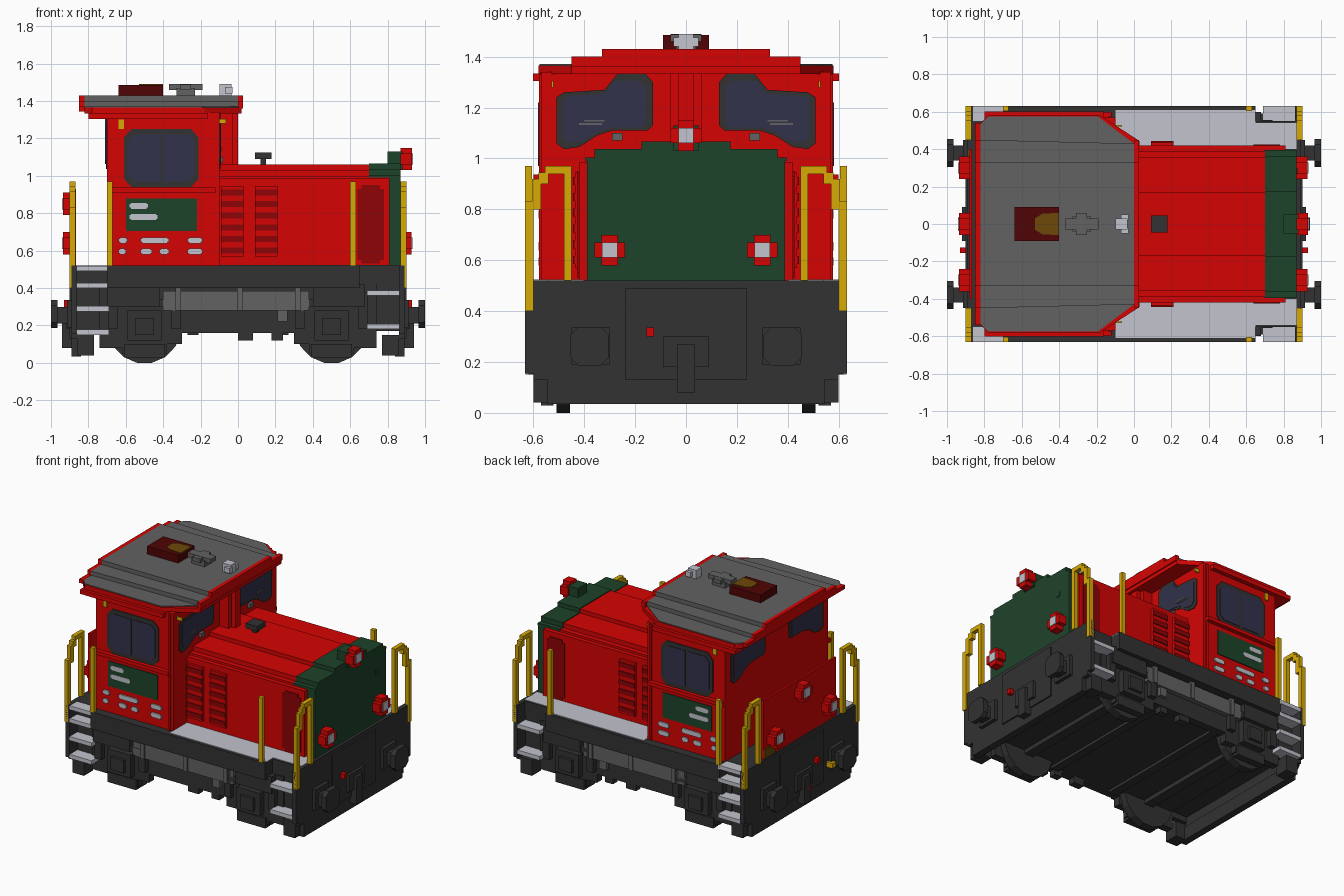
import bpy, math
from mathutils import Vector

cube = bpy.data.objects.get("Cube")
if cube:
    bpy.data.objects.remove(cube, do_unlink=True)


def material(name, r, g, b):
    m = bpy.data.materials.new(name)
    m.use_nodes = True
    m.diffuse_color = (r, g, b, 1)
    m.node_tree.nodes["Principled BSDF"].inputs["Base Color"].default_value = (r, g, b, 1)
    return m


RED = material("red", .67, .001, .001)
DARK_RED = material("dark_red", .27, .001, .0015)
MAROON = material("maroon", .08, .001, .001)
GREEN = material("green", .0125, .056, .0225)
DARK = material("dark_grey", .032, .032, .032)
GREY = material("mid_grey", .122, .122, .122)
SILVER = material("silver", .54, .55, .61)
NAVY = material("navy_glass", .032, .032, .072)
YELLOW = material("yellow", .68, .40, .0015)
BROWN = material("brown", .15, .065, .002)


def solid(name, loop, vec, mat):
    """Extrude a planar loop of 3D points along vec."""
    n = len(loop)
    a = [Vector(p) for p in loop]
    vec = Vector(vec)
    normal = Vector((0, 0, 0))
    for i in range(n):
        normal += a[i].cross(a[(i + 1) % n])
    if normal.dot(vec) < 0:
        a.reverse()
    faces = [tuple(reversed(range(n))), tuple(range(n, 2 * n))]
    faces += [(i, (i + 1) % n, (i + 1) % n + n, i + n) for i in range(n)]
    me = bpy.data.meshes.new(name)
    me.from_pydata(a + [p + vec for p in a], [], faces)
    me.materials.append(mat)
    ob = bpy.data.objects.new(name, me)
    bpy.context.collection.objects.link(ob)
    return ob


def box(name, x0, x1, y0, y1, z0, z1, mat):
    return solid(name, [(x0, y0, z0), (x1, y0, z0), (x1, y1, z0), (x0, y1, z0)], (0, 0, z1 - z0), mat)


def pair(name, x0, x1, y0, y1, z0, z1, mat):
    """Box on the +y side and its mirror on the -y side."""
    for s in (1, -1):
        box(name, x0, x1, min(s * y0, s * y1), max(s * y0, s * y1), z0, z1, mat)


def symmetric(half):
    return half + [(-y, z) for y, z in reversed(half)]


# Frame and walkways
box("frame_deck", -.86, .88, -.55, .55, .42, .52, DARK)
box("frame_core", -.70, .70, -.50, .50, .17, .45, DARK)
box("frame_core_ends", -.86, .86, -.50, .50, .21, .45, DARK)
pair("frame_sill", -.70, .65, .50, .63, .40, .52, DARK)
pair("walkway", -.10, .65, .42, .61, .515, .524, SILVER)
pair("walkway_end", .64, .87, .40, .54, .515, .524, SILVER)
pair("sill_panel_rear", -.70, -.42, .50, .60, .30, .42, DARK)
pair("sill_panel_front", .40, .68, .50, .60, .30, .42, DARK)

# Side frames with stepped lower edges
edge = [(.74, .42), (.74, .08), (.62, .08), (.62, .05), (.38, .05), (.38, .10), (.30, .10), (.30, .16)]
edge += [(-x, z) for x, z in reversed(edge)]
for s in (1, -1):
    solid("side_frame", [(x, s * .50, z) for x, z in edge], (0, s * .055, 0), DARK)
pair("frame_ballast", .0, .08, .50, .55, .12, .17, DARK)
pair("frame_ballast", .18, .24, .50, .55, .12, .17, DARK)
pair("side_tank", -.40, .38, .50, .59, .28, .385, GREY)
for x in (-.32, .01, .32):
    pair("tank_strap", x - .015, x + .015, .50, .60, .28, .44, GREY)
pair("tank_drain", .21, .265, .53, .58, .22, .28, GREY)

# Wheels, axles, axle boxes and springs
for x in (-.5, .5):
    for s in (1, -1):
        ring = [(x + .2 * math.cos(math.pi * (i + .5) / 8), s * .455, .204 + .208 * math.sin(math.pi * (i + .5) / 8))
                for i in range(16)]
        solid("wheel", ring, (0, s * .055, 0), DARK)
    box("axle", x - .035, x + .035, -.45, .45, .14, .20, DARK)
    pair("axle_box", x - .09, x + .09, .55, .60, .12, .28, DARK)
    pair("axle_box_cap", x - .05, x + .05, .60, .62, .15, .24, DARK)
    pair("leaf_spring", x - .17, x + .17, .55, .59, .30, .34, DARK)
    pair("axle_tie", x - .11, x + .11, .52, .57, .03, .10, DARK)
    for d in (-.17, .17):
        pair("spring_hanger", x + d - .025, x + d + .025, .55, .59, .18, .38, DARK)
for x in (-.24, .24):
    box("cross_beam", x - .03, x + .03, -.50, .50, .15, .20, DARK)

# End plates, steps, buffers, couplings
for e in (1, -1):
    def ex(name, a, b, y0, y1, z0, z1, mat, mirror=False):
        f = pair if mirror else box
        f(name, min(e * a, e * b), max(e * a, e * b), y0, y1, z0, z1, mat)

    ex("end_plate", .86, .89, -.60, .60, .13, .52, DARK)
    ex("end_plate_edge", .86, .89, .60, .632, .155, .52, DARK, True)
    ex("end_plate_skirt", .84, .89, -.545, .545, .035, .13, DARK)
    ex("end_plate_centre", .88, .90, -.24, .24, .13, .49, DARK)
    ex("step_back", .68, .86, .50, .545, .17, .45, DARK, True)
    ex("step_bracket", .77, .86, .50, .60, .04, .15, DARK, True)
    for z in ((.18, .36) if e > 0 else (.15, .275, .40, .49)):
        ex("step", .69, .86, .54, .63, z, z + .028, SILVER, True)
    ex("buffer_stem", .88, .98, .34, .42, .21, .30, DARK, True)
    for s in (1, -1):
        octo = [(e * .965, s * .38 + a, .262 + b) for a, b in
                ((.075, .045), (.045, .075), (-.045, .075), (-.075, .045),
                 (-.075, -.045), (-.045, -.075), (.045, -.075), (.075, -.045))]
        solid("buffer_head", octo, (e * .035, 0, 0), DARK)
    ex("buffer_base", .88, .915, .30, .45, .19, .335, DARK, True)
    ex("coupling_plate", .89, .92, -.09, .09, .18, .30, DARK)
    ex("coupling_hook", .89, .94, -.035, .035, .08, .27, DARK)
    ex("brake_tap", .89, .93, -.155, -.125, .30, .335, RED)
    # Curved corner handrails
    for y0, y1, z0, z1 in ((.45, .48, .52, .97), (.45, .555, .94, .97), (.54, .58, .90, .945),
                           (.57, .605, .80, .92), (.60, .632, .40, .83)):
        ex("corner_handrail", .87, .90, y0, y1, z0, z1, YELLOW, True)
pair("rear_valve", -.935, -.89, .28, .32, .21, .245, YELLOW)
box("rear_hose_end", -.94, -.89, -.03, .03, .16, .19, RED)
pair("hood_post", .60, .63, .605, .632, .52, .97, YELLOW)
pair("cab_post", -.70, -.67, .605, .632, .52, .97, YELLOW)

# Hood with stepped shoulders and green nose
hood = symmetric([(.42, .52), (.42, .985), (.39, .985), (.39, 1.0), (.355, 1.0), (.355, 1.032), (.17, 1.032), (.17, 1.06)])
solid("hood", [(-.11, y, z) for y, z in hood], (.92, 0, 0), RED)
nose = symmetric([(.39, .52), (.39, 1.0), (.358, 1.0), (.358, 1.035), (.173, 1.035), (.173, 1.063)])
solid("hood_nose", [(.80, y, z) for y, z in nose], (.07, 0, 0), GREEN)
top = symmetric([(.395, .99), (.395, 1.004), (.36, 1.004), (.36, 1.037), (.174, 1.037), (.174, 1.066)])
solid("hood_nose_top", [(.70, y, z) for y, z in top], (.17, 0, 0), GREEN)
pair("hood_door", .64, .78, .41, .426, .55, .93, DARK_RED)
pair("hood_door", .66, .76, .41, .426, .53, .95, DARK_RED)
for x in (-.09, .09):
    pair("vent_panel", x, x + .12, .41, .437, .57, .945, RED)
    for i in range(6):
        pair("vent_slat", x, x + .12, .43, .444, .585 + i * .062, .617 + i * .062, DARK_RED)
box("exhaust_stem", .12, .15, -.015, .015, 1.05, 1.10, DARK)
box("exhaust_cap", .09, .18, -.045, .045, 1.09, 1.125, DARK)
box("top_lamp_mount", .80, .88, -.05, .05, 1.03, 1.13, GREEN)
box("nose_hook", .86, .875, .27, .30, .85, .88, GREEN)

# Rear lamp panel
box("rear_panel", -.88, -.865, -.40, .40, .52, .93, RED)
box("rear_plate", -.889, -.88, .28, .40, .525, .59, BROWN)


def lamp(x, d, y, z):
    x0, x1 = sorted((x, x + d * .06))
    box("lamp_body", x0, x1, y - .06, y + .06, z - .03, z + .03, RED)
    box("lamp_body", x0, x1, y - .032, y + .032, z - .06, z + .06, RED)
    x0, x1 = sorted((x + d * .05, x + d * .066))
    box("lamp_glass", x0, x1, y - .03, y + .03, z - .03, z + .03, SILVER)


for s in (-1, 1):
    lamp(.868, 1, s * .30, .64)
    lamp(-.875, -1, s * .30, .64)
lamp(.87, 1, 0, 1.09)
lamp(-.875, -1, 0, .85)

# Cab body with a deep centre rib between the front windows
box("cab", -.70, -.10, -.57, .57, .52, 1.34, RED)
box("cab_front_rib", -.11, -.03, -.06, .06, 1.0, 1.34, RED)
box("cab_front_rib_edge", -.04, 0, -.03, .03, 1.0, 1.34, RED)
pair("cab_belt", -.70, -.12, .56, .60, .912, .938, RED)
pair("cab_door_seam", -.135, -.12, .56, .578, .52, 1.33, RED)

# Side windows, name panel and markings
octagon = [(.20, .11), (.16, .155), (-.16, .155), (-.20, .11), (-.20, -.11), (-.16, -.155), (.16, -.155), (.20, -.11)]
for s in (1, -1):
    solid("side_window_frame", [(-.41 + x, s * .569, 1.095 + z) for x, z in octagon], (0, s * .008, 0), DARK)
    # Panes with clipped outer corners
    for d in (-1, 1):
        pane = [(.01, .125), (.145, .125), (.175, .095), (.175, -.095), (.145, -.125), (.01, -.125)]
        solid("side_window_pane", [(-.41 + d * x, s * .57, 1.095 + z) for x, z in pane], (0, s * .011, 0), NAVY)
pair("side_panel", -.60, -.22, .565, .576, .705, .88, GREEN)
for x0, x1, z in ((-.58, -.48, .84), (-.58, -.43, .78), (-.64, -.59, .655), (-.52, -.37, .655), (-.27, -.19, .655),
                  (-.64, -.60, .595), (-.52, -.46, .595), (-.42, -.37, .595), (-.27, -.19, .595)):
    pair("side_marking", x0, x1, .57, .579, z - .010, z + .010, SILVER)
    pair("side_marking", x0 + .008, x1 - .008, .57, .579, z - .016, z + .016, SILVER)
pair("side_marker", -.64, -.61, .565, .578, 1.25, 1.30, YELLOW)
pair("front_marker", -.10, -.065, .52, .528, 1.28, 1.305, YELLOW)

# Front and rear windows
shape = [(.13, 1.13), (.13, 1.30), (.16, 1.333), (.27, 1.333), (.32, 1.27), (.48, 1.26), (.51, 1.24),
         (.51, 1.06), (.48, 1.037), (.42, 1.045), (.35, 1.09), (.29, 1.11), (.15, 1.11)]
inner = [(.325 + (y - .325) * .86, 1.18 + (z - 1.18) * .82) for y, z in shape]
for s in (1, -1):
    for name, pts, d, mat in (("window_frame", shape, .007, DARK), ("window_pane", inner, .011, NAVY)):
        solid("front_" + name, [(-.101, s * y, z) for y, z in pts], (d, 0, 0), mat)
        solid("rear_" + name, [(-.699, s * y, z) for y, z in pts], (-d, 0, 0), mat)
pair("wiper", -.095, -.085, .33, .42, 1.132, 1.140, GREY)
pair("wiper", -.095, -.085, .32, .40, 1.145, 1.152, GREY)
pair("wiper_motor", -.10, -.08, .25, .29, 1.07, 1.10, GREY)


# Layered roof with red rim and cut front corners
def roof_layer(name, x0, x1, hw, cut, z0, z1, mat):
    half = [(x0, hw)]
    if hw > .45:
        half = [(x0, hw - .04), (x0 + .04, hw), (-.2 + cut + (.58 - hw) * 1.33, hw)]
    half.append((x1, min(hw, .43 + cut)))
    pts = half + [(x, -y) for x, y in reversed(half)]
    solid(name, [(x, y, z0) for x, y in pts], (0, 0, z1 - z0), mat)


pair("roof_eaves", -.80, -.16, .56, .602, 1.305, 1.335, RED)
box("roof_rear_eaves", -.80, -.69, -.57, .57, 1.305, 1.335, RED)
roof_layer("roof_rim", -.82, .02, .58, .02, 1.333, 1.366, RED)
roof_layer("roof_cover", -.82, .0, .575, 0, 1.36, 1.371, GREY)
for hw, z in ((.45, 1.40), (.33, 1.43)):
    roof_layer("roof_cover", -.822, .0, hw, 0, 1.365, z, GREY)
    for x in (-.85, .0):
        box("roof_end_trim", x, x + .028, -hw, hw, 1.36, z, RED)
box("roof_end_trim", -.85, -.82, -.54, .54, 1.345, 1.372, RED)

# Roof equipment
box("roof_hatch", -.64, -.40, -.09, .09, 1.42, 1.485, MAROON)
solid("hatch_patch", [(-.53, -.03, 1.484), (-.49, -.055, 1.484), (-.40, -.06, 1.484),
                      (-.40, .06, 1.484), (-.49, .055, 1.484), (-.53, .03, 1.484)], (0, 0, .006), BROWN)
box("roof_vent_stem", -.33, -.23, -.04, .04, 1.42, 1.47, GREY)
box("roof_vent_cap", -.37, -.19, -.03, .03, 1.46, 1.49, GREY)
box("roof_vent_cap", -.31, -.25, -.06, .06, 1.46, 1.488, GREY)
box("horn", -.10, -.035, -.03, .03, 1.42, 1.49, SILVER)
pair("horn_bell", -.07, -.03, .02, .05, 1.44, 1.475, SILVER)
